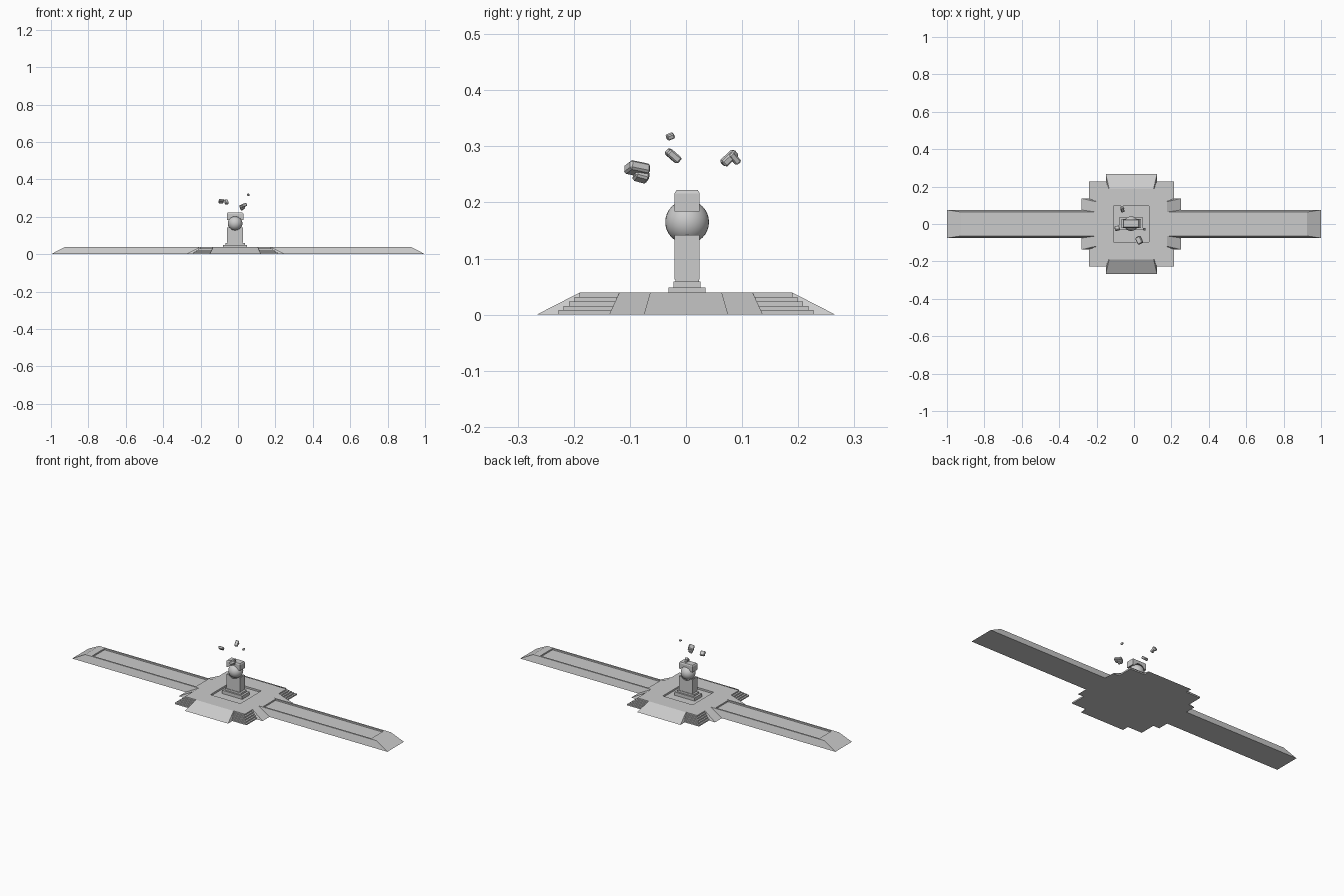
import bpy, bmesh, math
from mathutils import Matrix, Euler

if "Cube" in bpy.data.objects:
    bpy.data.objects.remove(bpy.data.objects["Cube"])

CX = -0.014      # the centre platform sits slightly left of the arm span
TOP = 0.039      # deck height


def finish(name, bm):
    bmesh.ops.recalc_face_normals(bm, faces=bm.faces)
    me = bpy.data.meshes.new(name)
    bm.to_mesh(me)
    bm.free()
    ob = bpy.data.objects.new(name, me)
    bpy.context.collection.objects.link(ob)
    return ob


def stack(name, loops, turn=0.0, loc=(0, 0, 0)):
    """Closed solid lofted through rectangles (x0, x1, y0, y1, z)."""
    bm = bmesh.new()
    rings = [[bm.verts.new(p) for p in
              ((x0, y0, z), (x1, y0, z), (x1, y1, z), (x0, y1, z))]
             for x0, x1, y0, y1, z in loops]
    for a, b in zip(rings, rings[1:]):
        for i in range(4):
            j = (i + 1) % 4
            bm.faces.new((a[i], a[j], b[j], b[i]))
    bm.faces.new(rings[0][::-1])
    bm.faces.new(rings[-1])
    bm.transform(Matrix.Translation(loc) @ Matrix.Rotation(turn, 4, 'Z'))
    return finish(name, bm)


def rect(hx, hy, z):
    return (-hx, hx, -hy, hy, z)


# stepped platform with a square well in its deck
loops = []
for i in range(5):
    h = 0.2275 - 0.0095 * i
    loops += [rect(h, h, TOP * i / 5), rect(h, h, TOP * (i + 1) / 5)]
loops += [rect(0.095, 0.095, TOP), rect(0.095, 0.095, 0.029)]
stack("stepped_platform", loops, loc=(CX, 0, 0))

# sloped ramp on each of the four sides
for k, side in enumerate(("right", "back", "left", "front")):
    stack(side + "_ramp", [(0.17, 0.266, -0.137, 0.137, 0),
                           (0.185, 0.190, -0.119, 0.119, TOP)],
          turn=k * math.pi / 2, loc=(CX, 0, 0))

# long arms with sloped ends and a sunken walkway
for side, turn, start in (("right", 0, 0.175), ("left", math.pi, 0.203)):
    stack(side + "_arm", [(start, 1.0, -0.075, 0.075, 0),
                          (start, 0.925, -0.064, 0.064, TOP),
                          (start + 0.025, 0.885, -0.055, 0.055, TOP),
                          (start + 0.025, 0.885, -0.055, 0.055, 0.031)], turn=turn)

# pedestal: stepped foot and column
P = (CX - 0.0015, 0.002, 0)
stack("pedestal_foot", [rect(0.064, 0.033, 0.028), rect(0.064, 0.033, 0.048),
                        rect(0.052, 0.024, 0.048), rect(0.052, 0.024, 0.059),
                        rect(0.040, 0.021, 0.059), rect(0.040, 0.021, 0.066)], loc=P)
column = stack("pedestal_column", [rect(0.042, 0.0225, 0.063),
                                   rect(0.042, 0.0225, 0.142)], loc=P)
cap = stack("pedestal_cap", [rect(0.044, 0.0225, 0.184), rect(0.044, 0.0225, 0.216),
                             rect(0.040, 0.019, 0.222)], loc=P)


def ball(name, r):
    bm = bmesh.new()
    bmesh.ops.create_uvsphere(bm, u_segments=32, v_segments=16, radius=r,
                              matrix=Matrix.Translation((P[0], P[1], 0.165)))
    for f in bm.faces:
        f.smooth = True
    return finish(name, bm)


# orb held between column and cap, with hollow sockets around it
ball("orb", 0.039)
cutter = ball("socket_cutter", 0.0435)
for f in cutter.data.polygons:
    f.use_smooth = False
cutter.hide_render = True
cutter.hide_set(True)
for ob in (column, cap):
    m = ob.modifiers.new("socket", 'BOOLEAN')
    m.operation = 'DIFFERENCE'
    m.solver = 'EXACT'
    m.object = cutter

# floating broken blocks: centre, size, tilt
chunks = [
    ((0.028, -0.087, 0.260), (0.030, 0.040, 0.018), (-0.20, -0.35, 0.5)),
    ((0.024, -0.080, 0.247), (0.022, 0.026, 0.018), (-0.30, -0.50, 0.4)),
    ((-0.090, -0.023, 0.283), (0.026, 0.027, 0.014), (-0.70, 0.1, 0.2)),
    ((-0.062, 0.077, 0.279), (0.018, 0.032, 0.014), (0.75, 0.1, 0.3)),
    ((-0.062, 0.086, 0.279), (0.014, 0.012, 0.024), (0.75, 0.2, 0.3)),
    ((0.055, -0.028, 0.3175), (0.011, 0.014, 0.010), (0.40, 0.3, 0.3)),
]
for i, (loc, size, tilt) in enumerate(chunks):
    bm = bmesh.new()
    bmesh.ops.create_cube(bm, size=1)
    bmesh.ops.scale(bm, vec=size, verts=bm.verts)
    bmesh.ops.bevel(bm, geom=bm.edges[:], offset=min(size) * 0.2, segments=1,
                    affect='EDGES')
    bm.transform(Matrix.Translation(loc) @ Euler(tilt).to_matrix().to_4x4())
    finish(f"floating_fragment_{i + 1}", bm)
